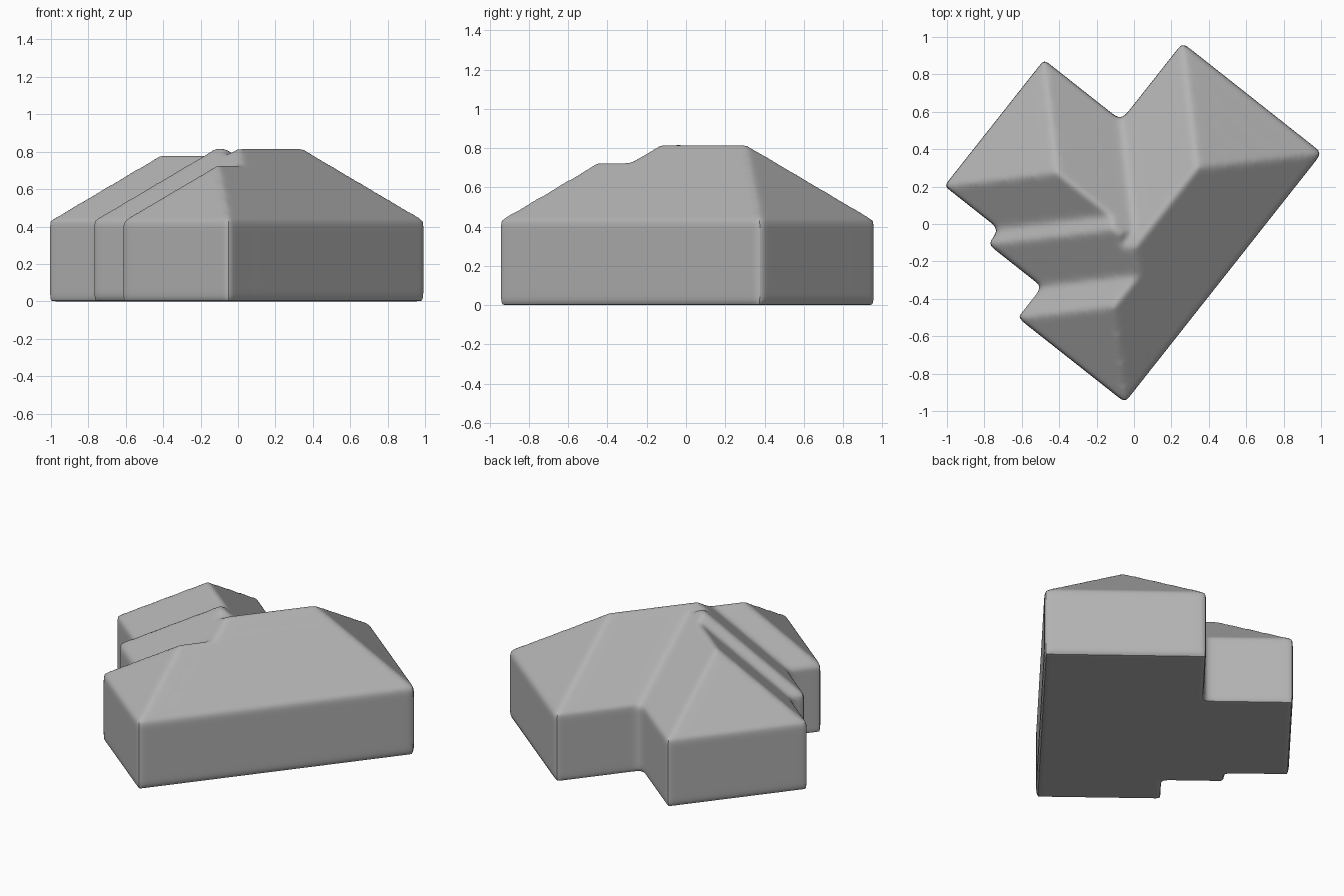
import bpy, bmesh, math

cube = bpy.data.objects.get("Cube")
if cube:
    bpy.data.objects.remove(cube)

EAVE, SLOPE = 0.43, 0.83


def hip_block(bm, x0, x1, y0, y1):
    """Walls with a hip roof whose ridge runs along the longer side."""
    inset = min(x1 - x0, y1 - y0) / 2 - 0.005
    top = EAVE + inset * SLOPE
    rings = []
    for z, i in ((0, 0), (EAVE, 0), (top, inset)):
        corners = ((x0 + i, y0 + i), (x1 - i, y0 + i), (x1 - i, y1 - i), (x0 + i, y1 - i))
        rings.append([bm.verts.new((x, y, z)) for x, y in corners])
    bm.faces.new(rings[0][::-1])
    bm.faces.new(rings[2])
    for low, high in zip(rings, rings[1:]):
        for k in range(4):
            n = (k + 1) % 4
            bm.faces.new((low[k], low[n], high[n], high[k]))


# Plaster material
grey = bpy.data.materials.new("warm_grey")
grey.use_nodes = True
colour = (0.45, 0.45, 0.45, 1)
grey.diffuse_color = colour
grey.node_tree.nodes["Principled BSDF"].inputs["Base Color"].default_value = colour

# Overlapping hip-roofed blocks: front end, main hall, stepped bay, side wing
bm = bmesh.new()
for block in ((-0.01, 1.68, -0.01, 0.72), (0.2, 1.69, -0.01, 0.94),
              (0.2, 1.16, 0.1, 1.09), (0.3, 1.16, 0.2, 1.465)):
    hip_block(bm, *block)
mesh = bpy.data.meshes.new("house")
bm.to_mesh(mesh)
bm.free()
mesh.materials.append(grey)
house = bpy.data.objects.new("house", mesh)
bpy.context.collection.objects.link(house)
house.location = (-0.05, -0.94, 0)
house.rotation_euler.z = math.radians(51.7)

# Fuse the blocks and soften every edge
fuse = house.modifiers.new("fuse", "REMESH")
fuse.mode = "VOXEL"
fuse.voxel_size = 0.018
soften = house.modifiers.new("soften", "SMOOTH")
soften.factor = 0.5
soften.iterations = 7

bpy.context.view_layer.objects.active = house
house.select_set(True)
for name in ("fuse", "soften"):
    bpy.ops.object.modifier_apply(modifier=name)
bpy.ops.object.shade_smooth_by_angle(angle=math.radians(30))
